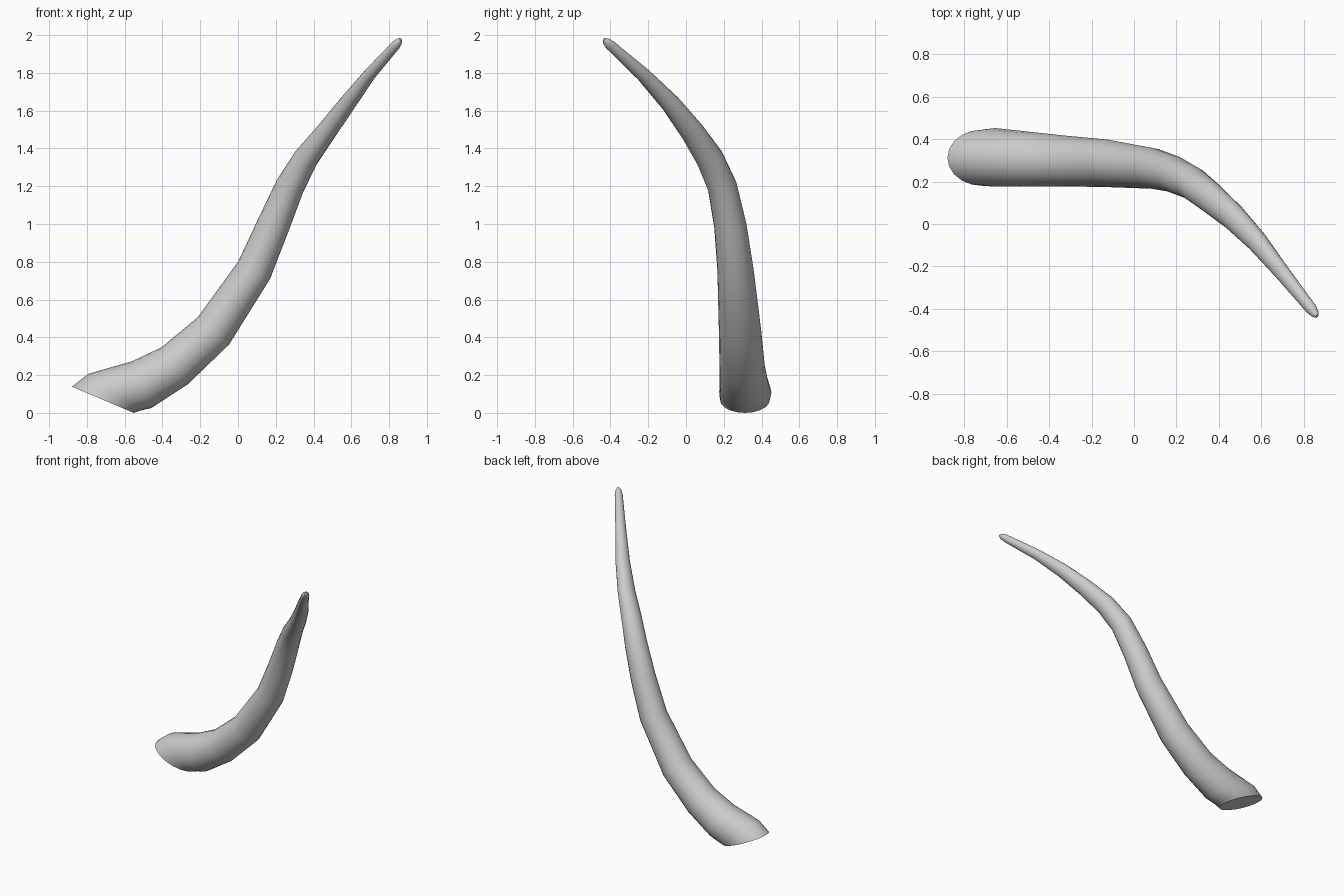
import bpy, bmesh, math
from mathutils import Vector

if "Cube" in bpy.data.objects:
    bpy.data.objects.remove(bpy.data.objects["Cube"])

# Stations along the horn: x, y, z, half thickness, half width
STATIONS = [
    (-0.715, 0.312, 0.08, 0.178, 0.132),
    (-0.655, 0.314, 0.12, 0.168, 0.138),
    (-0.51, 0.306, 0.16, 0.134, 0.130),
    (-0.335, 0.297, 0.26, 0.120, 0.120),
    (-0.13, 0.286, 0.445, 0.110, 0.112),
    (0.085, 0.262, 0.765, 0.096, 0.096),
    (0.185, 0.235, 1.00, 0.087, 0.086),
    (0.275, 0.192, 1.21, 0.077, 0.078),
    (0.36, 0.125, 1.36, 0.066, 0.074),
    (0.468, 0.033, 1.50, 0.054, 0.064),
    (0.58, -0.083, 1.65, 0.045, 0.052),
    (0.695, -0.225, 1.80, 0.033, 0.039),
    (0.835, -0.400, 1.957, 0.025, 0.028),
    (0.853, -0.423, 1.978, 0.018, 0.020),
    (0.862, -0.434, 1.988, 0.008, 0.009),
]
# The base is cut at a slant, so its first rings have fixed directions
FIXED = {0: Vector((0.39, 0, 0.92)), 1: Vector((0.58, 0, 0.81))}
SIDES = 20

centres = [Vector(s[:3]) for s in STATIONS]
last = len(centres) - 1
bm = bmesh.new()
rings = []
for i, (x, y, z, thick, wide) in enumerate(STATIONS):
    ahead = centres[min(i + 1, last)] - centres[i]
    behind = centres[i] - centres[max(i - 1, 0)]
    t = FIXED.get(i, ahead.normalized() + behind.normalized()).normalized()
    side = (Vector((0, 1, 0)) - t * t.y).normalized()
    up = side.cross(t) * -1
    ring = []
    for k in range(SIDES):
        a = 2 * math.pi * k / SIDES
        ring.append(bm.verts.new(
            centres[i] + up * thick * math.cos(a) + side * wide * math.sin(a)))
    rings.append(ring)

# Skin between rings, then the flat base and the blunt tip
for r0, r1 in zip(rings, rings[1:]):
    for k in range(SIDES):
        n = (k + 1) % SIDES
        bm.faces.new((r0[k], r0[n], r1[n], r1[k]))
bm.faces.new(rings[0])
bm.faces.new(rings[-1])
bmesh.ops.recalc_face_normals(bm, faces=bm.faces)

# Stand the horn on the floor
low = min(v.co.z for v in bm.verts)
for v in bm.verts:
    v.co.z -= low

mesh = bpy.data.meshes.new("horn")
bm.to_mesh(mesh)
bm.free()
horn = bpy.data.objects.new("horn", mesh)
bpy.context.collection.objects.link(horn)
bpy.context.view_layer.objects.active = horn
horn.select_set(True)
bpy.ops.object.shade_smooth_by_angle(angle=math.radians(40))
